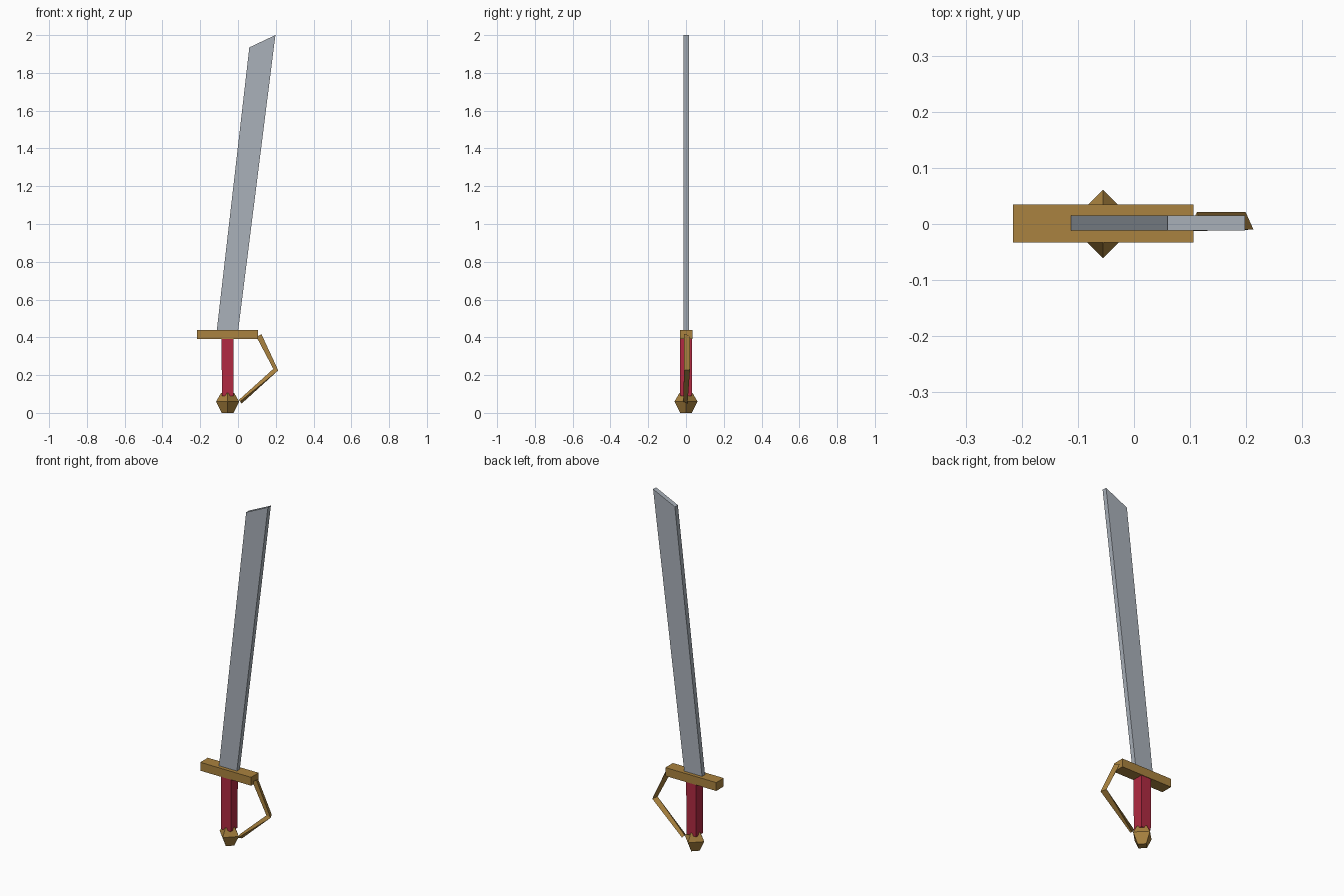
import bpy, bmesh, math

if "Cube" in bpy.data.objects:
    bpy.data.objects.remove(bpy.data.objects["Cube"])


def material(name, rgb):
    m = bpy.data.materials.new(name)
    m.diffuse_color = (*rgb, 1)
    m.use_nodes = True
    m.node_tree.nodes["Principled BSDF"].inputs["Base Color"].default_value = m.diffuse_color
    return m


STEEL = material("steel", (0.40, 0.44, 0.49))
BRASS = material("brass", (0.40, 0.225, 0.05))
RED = material("red_leather", (0.44, 0.023, 0.055))


def loft(name, sections, mat):
    """Skin closed cross-sections of equal size and cap both ends."""
    bm = bmesh.new()
    rings = [[bm.verts.new(p) for p in s] for s in sections]
    n = len(rings[0])
    for a, b in zip(rings, rings[1:]):
        for i in range(n):
            j = (i + 1) % n
            bm.faces.new((a[i], a[j], b[j], b[i]))
    bm.faces.new(rings[0][::-1])
    bm.faces.new(rings[-1])
    bmesh.ops.recalc_face_normals(bm, faces=bm.faces)
    me = bpy.data.meshes.new(name)
    bm.to_mesh(me)
    bm.free()
    me.materials.append(mat)
    ob = bpy.data.objects.new(name, me)
    bpy.context.collection.objects.link(ob)
    return ob


def slab(name, outline, y0, y1, mat):
    """Extrude an xz outline along y."""
    return loft(name, [[(x, y, z) for x, z in outline] for y in (y0, y1)], mat)


def square(cx, r, z, turn=0.0):
    return [(cx + r * math.cos(turn + k * math.pi / 2),
             r * math.sin(turn + k * math.pi / 2), z) for k in range(4)]


# Leaning blade with a slanted tip
slab("blade", [(-0.113, 0.43), (0.0, 0.43), (0.198, 2.0), (0.06, 1.935)],
     -0.012, 0.015, STEEL)

# Crossguard bar
slab("crossguard", [(-0.216, 0.39), (0.106, 0.39), (0.106, 0.438), (-0.216, 0.438)],
     -0.033, 0.035, BRASS)

# Square grip
loft("grip", [square(-0.055, 0.043, 0.09, math.pi / 4),
              square(-0.055, 0.045, 0.40, math.pi / 4)], RED)

# Diamond pommel
loft("pommel", [square(-0.055, r, z) for r, z in
                ((0.031, 0.0), (0.061, 0.06), (0.035, 0.105))], BRASS)

# Triangular knuckle bow, twisting toward the pommel
loft("knuckle_bow", [
    [(0.098, -0.01, 0.402), (0.124, -0.01, 0.417), (0.112, 0.021, 0.41)],
    [(0.187, -0.01, 0.233), (0.213, -0.01, 0.225), (0.199, 0.021, 0.229)],
    [(0.004, 0.008, 0.068), (0.011, -0.015, 0.060), (0.020, 0.008, 0.050)],
], BRASS)
